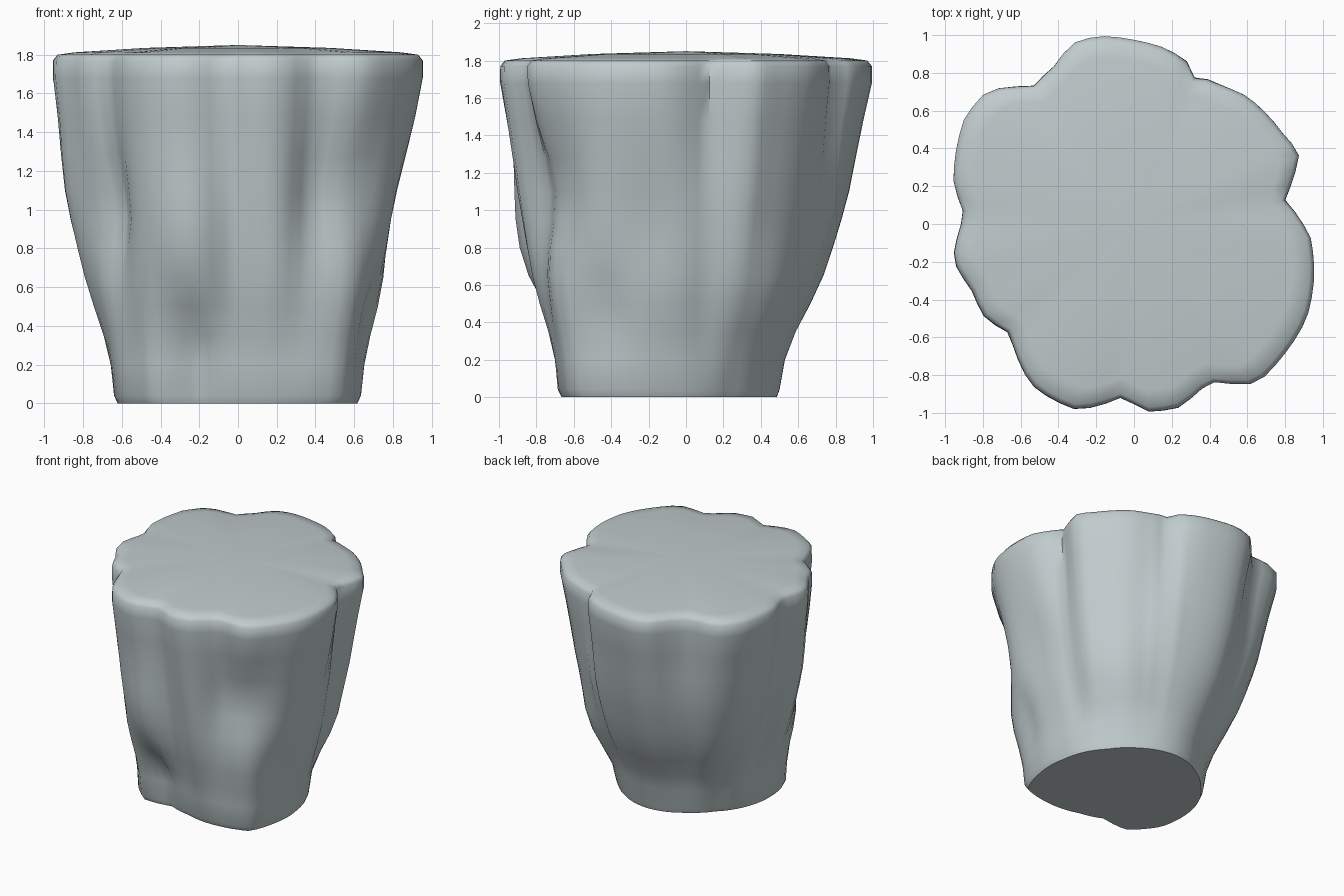
import bpy, bmesh, math

if "Cube" in bpy.data.objects:
    bpy.data.objects.remove(bpy.data.objects["Cube"])

N = 80  # points around each ring

# Plan outline of the lobed crown (widest level) and of the narrower foot
CROWN = [(.96, -.28), (.94, -.07), (.88, .03), (.80, .13), (.88, .38), (.80, .47), (.60, .68),
         (.48, .73), (.37, .77), (.32, .77), (.28, .86), (.18, .93), (0, .98), (-.20, 1.0),
         (-.33, .96), (-.43, .83), (-.54, .72), (-.69, .73), (-.80, .69), (-.90, .57),
         (-.96, .22), (-.90, .05), (-.96, -.19), (-.86, -.35), (-.79, -.50), (-.66, -.58),
         (-.55, -.85), (-.44, -.93), (-.30, -.99), (-.06, -.92), (.07, -1.0), (.23, -.98),
         (.38, -.86), (.44, -.84), (.60, -.86), (.67, -.84), (.82, -.67), (.92, -.50)]
FOOT = [(.62, -.1), (.58, .06), (.46, .24), (.28, .41), (0, .50), (-.28, .40), (-.45, .25),
        (-.60, .03), (-.64, -.2), (-.61, -.41), (-.44, -.61), (-.2, -.59), (0, -.65),
        (.30, -.68), (.54, -.62), (.62, -.38)]

# Height, blend from foot to crown, overall scale
LEVELS = [(0, 0, .97), (.04, 0, 1), (.2, .06, 1), (.35, .18, 1), (.5, .34, 1), (.65, .48, 1),
          (.8, .58, 1), (.95, .67, 1), (1.1, .75, 1), (1.28, .82, 1), (1.48, .90, 1),
          (1.68, .99, 1), (1.77, 1, .995), (1.80, 1, .97), (1.812, 1, .88), (1.835, 1, .5)]

# Hollows between lobes, negative for swellings: angle, width, height, height spread, depth
HOLLOWS = [(218, 12, 1.0, .28, .09),   # above left foot
           (307, 15, 1.12, .34, .13),  # above right foot
           (328, 9, .50, .22, .05),    # beside right foot
           (345, 16, .95, .40, .07),   # flattened right side
           (9, 7, 1.0, .40, -.02),     # filled side notch
           (67, 8, 1.0, .50, -.05),    # filled back notches
           (126, 9, 1.0, .50, -.04),
           (40, 20, .5, .30, -.05),    # full back corner
           (177, 9, .6, .35, .03),     # left groove
           (254, 12, .80, .35, -.07),  # front left lobe
           (271, 7, .90, .50, .04),    # front valley
           (251, 8, .25, .20, .05),    # gap beside left foot
           (198, 14, 1.1, .40, -.03)]  # left swelling


def polar(points):
    return sorted((math.degrees(math.atan2(y, x)) % 360, math.hypot(x, y)) for x, y in points)


def radius(table, a):
    ext = [(table[-1][0] - 360, table[-1][1])] + table + [(table[0][0] + 360, table[0][1])]
    for (a0, r0), (a1, r1) in zip(ext, ext[1:]):
        if a0 <= a <= a1:
            return r0 + (r1 - r0) * (a - a0) / max(a1 - a0, 1e-6)
    return ext[-1][1]


def hollow(a, z):
    d = 0
    for ga, gw, gz, gh, depth in HOLLOWS:
        da = (a - ga + 180) % 360 - 180
        d += depth * math.exp(-(da / gw) ** 2 - ((z - gz) / gh) ** 2)
    return d * min(1, z / .3)


crown, foot = polar(CROWN), polar(FOOT)
bm = bmesh.new()
rings = []
for z, t, s in LEVELS:
    ring = []
    for i in range(N):
        a = 360 * i / N
        r = s * (radius(foot, a) * (1 - t) + radius(crown, a) * t - hollow(a, z))
        ring.append(bm.verts.new((r * math.cos(math.radians(a)), r * math.sin(math.radians(a)), z)))
    rings.append(ring)

# Sides and shallow dome
for lo, hi in zip(rings, rings[1:]):
    for i in range(N):
        j = (i + 1) % N
        bm.faces.new((lo[i], lo[j], hi[j], hi[i]))
# Closed top and flat underside
for ring, z, y, flip in ((rings[-1], 1.85, 0, False), (rings[0], 0, -.09, True)):
    c = bm.verts.new((0, y, z))
    for i in range(N):
        f = (ring[i], ring[(i + 1) % N], c)
        bm.faces.new(f[::-1] if flip else f)

mesh = bpy.data.meshes.new("stump_rock")
bm.to_mesh(mesh)
bm.free()
rock = bpy.data.objects.new("stump_rock", mesh)
bpy.context.collection.objects.link(rock)

stone = bpy.data.materials.new("pale grey stone")
stone.diffuse_color = (.53, .60, .61, 1)
stone.use_nodes = True
stone.node_tree.nodes["Principled BSDF"].inputs["Base Color"].default_value = stone.diffuse_color
mesh.materials.append(stone)

bpy.context.view_layer.objects.active = rock
rock.select_set(True)
bpy.ops.object.shade_smooth_by_angle(angle=math.radians(55))
